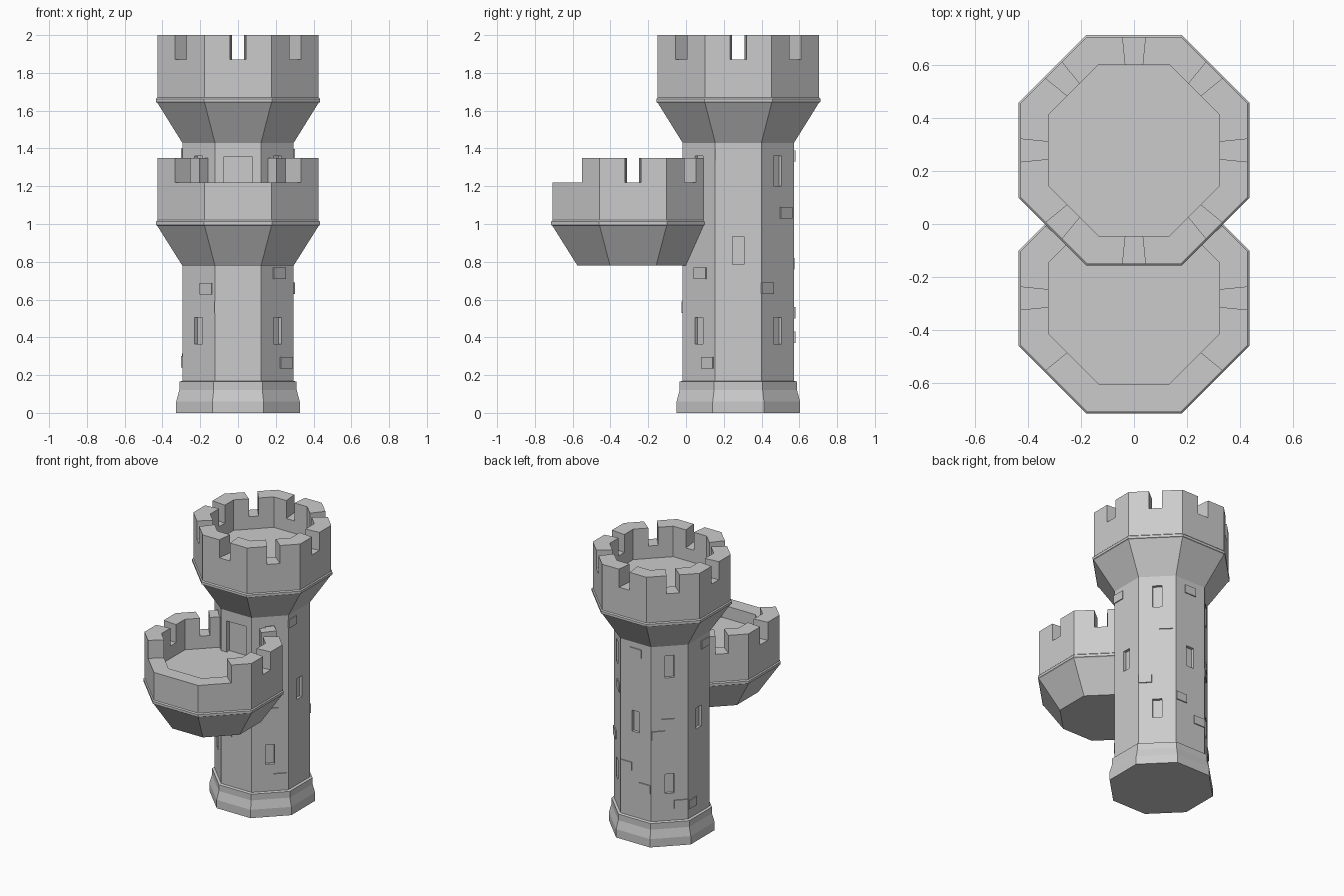
import bpy, bmesh
from math import cos, sin, pi, radians, tan
from mathutils import Vector, Matrix

if "Cube" in bpy.data.objects:
    bpy.data.objects.remove(bpy.data.objects["Cube"])

TOWER_Y, TURRET_Y = 0.277, -0.28
SHAFT = 0.295          # shaft centre-to-flat distance
OUTER, INNER = 0.427, 0.322


def finish(bm, name):
    bmesh.ops.recalc_face_normals(bm, faces=bm.faces)
    me = bpy.data.meshes.new(name)
    bm.to_mesh(me)
    bm.free()
    ob = bpy.data.objects.new(name, me)
    bpy.context.collection.objects.link(ob)
    return ob


def octagon_loft(name, cy, profile):
    """Closed eight-sided solid from (flat distance, height) pairs."""
    bm = bmesh.new()
    rings = []
    for a, z in profile:
        r = a / cos(pi / 8)
        rings.append([bm.verts.new((r * cos(pi / 8 + k * pi / 4),
                                    cy + r * sin(pi / 8 + k * pi / 4), z)) for k in range(8)])
    for lo, hi in zip(rings, rings[1:]):
        for k in range(8):
            j = (k + 1) % 8
            bm.faces.new((lo[k], lo[j], hi[j], hi[k]))
    bm.faces.new(rings[0])
    bm.faces.new(rings[-1])
    return finish(bm, name)


def parapet(name, cy, floor, crenel, top, open_front=False):
    """Octagonal wall with one notch per side; optionally low at the front."""
    pts = []
    for i in range(8):
        rot = Matrix.Rotation(i * pi / 4, 3, 'Z')
        for u in (-0.043, 0.043, OUTER * tan(pi / 8)):
            pts.append(rot @ Vector((OUTER, u, 0)))
    n = len(pts)
    heights = []
    for k in range(n):
        mid = (pts[k] + pts[(k + 1) % n]) / 2
        low = k % 3 == 0 or (open_front and mid.y < -0.3)
        heights.append(crenel if low else top)
    bm = bmesh.new()

    def vert(k, inner, z):
        p = pts[k % n] * (INNER / OUTER if inner else 1)
        return bm.verts.new((p.x, p.y + cy, z))

    def quad(*corners):
        bm.faces.new([vert(*c) for c in corners])

    for k in range(n):
        h, prev = heights[k], heights[k - 1]
        quad((k, 0, floor), (k + 1, 0, floor), (k + 1, 0, h), (k, 0, h))
        quad((k, 1, floor), (k + 1, 1, floor), (k + 1, 1, h), (k, 1, h))
        quad((k, 0, h), (k + 1, 0, h), (k + 1, 1, h), (k, 1, h))
        if h != prev:
            quad((k, 0, h), (k, 1, h), (k, 1, prev), (k, 0, prev))
    bmesh.ops.remove_doubles(bm, verts=bm.verts, dist=1e-5)
    return finish(bm, name)


def shaft_boxes(name, items):
    """Boxes on the shaft sides: (side angle, offset, z, width, height, in, out)."""
    bm = bmesh.new()
    for ang, u, z, w, h, d_in, d_out in items:
        m = (Matrix.Translation((0, TOWER_Y, 0)) @ Matrix.Rotation(radians(ang), 4, 'Z')
             @ Matrix.Translation((SHAFT + (d_out - d_in) / 2, u, z))
             @ Matrix.Diagonal((d_in + d_out, w, h, 1)))
        bmesh.ops.create_cube(bm, size=1, matrix=m)
    return finish(bm, name)


# Main tower: stepped foot, shaft, flare, moulding and roof floor
tower = octagon_loft("tower", TOWER_Y, [
    (0.327, 0), (0.327, 0.06), (0.311, 0.12), (0.311, 0.165), (SHAFT, 0.17),
    (SHAFT, 1.43), (0.427, 1.642), (0.434, 1.645), (0.434, 1.663), (OUTER, 1.67),
    (OUTER, 1.78)])
parapet("tower_parapet", TOWER_Y, 1.78, 1.87, 2.0)

# Hanging front balcony
octagon_loft("balcony", TURRET_Y, [
    (SHAFT, 0.78), (0.427, 0.99), (0.434, 0.995), (0.434, 1.013), (OUTER, 1.02),
    (OUTER, 1.13)])
parapet("balcony_parapet", TURRET_Y, 1.13, 1.22, 1.35, open_front=True)

# Recessed windows and balcony door
holes = [(a, 0, z, 0.06, h, 0.02, 0.05)
         for a in (-45, 45, 135, 225) for z, h in ((0.435, 0.14), (1.28, 0.16))]
holes += [(a, 0, 0.86, 0.06, 0.15, 0.02, 0.05) for a in (0, 90, 180)]
holes.append((-90, 0, 1.235, 0.155, 0.24, 0.03, 0.05))
cutter = shaft_boxes("opening_cutter", holes)
cutter.hide_render = True
mod = tower.modifiers.new("openings", 'BOOLEAN')
mod.operation = 'DIFFERENCE'
mod.solver = 'EXACT'
mod.object = cutter
bpy.context.view_layer.objects.active = tower
bpy.ops.object.modifier_apply(modifier=mod.name)
bpy.data.objects.remove(cutter)

# Stray stone blocks standing slightly proud of the shaft: (side angle, offset, z)
stones = [(-90, -0.08, 0.56), (225, 0.058, 0.657), (-45, 0.012, 0.74), (-45, 0.065, 0.265),
          (0, -0.08, 1.367), (45, 0.06, 1.06), (45, -0.08, 0.66), (135, -0.01, 0.875),
          (135, -0.075, 0.79), (135, 0.075, 0.285), (90, 0.075, 0.40), (90, -0.075, 0.53),
          (90, 0, 1.36), (180, 0.07, 1.37), (180, -0.07, 0.27)]
shaft_boxes("stone_blocks", [(a, u, z, 0.088, 0.06, 0.02, 0.007) for a, u, z in stones])
